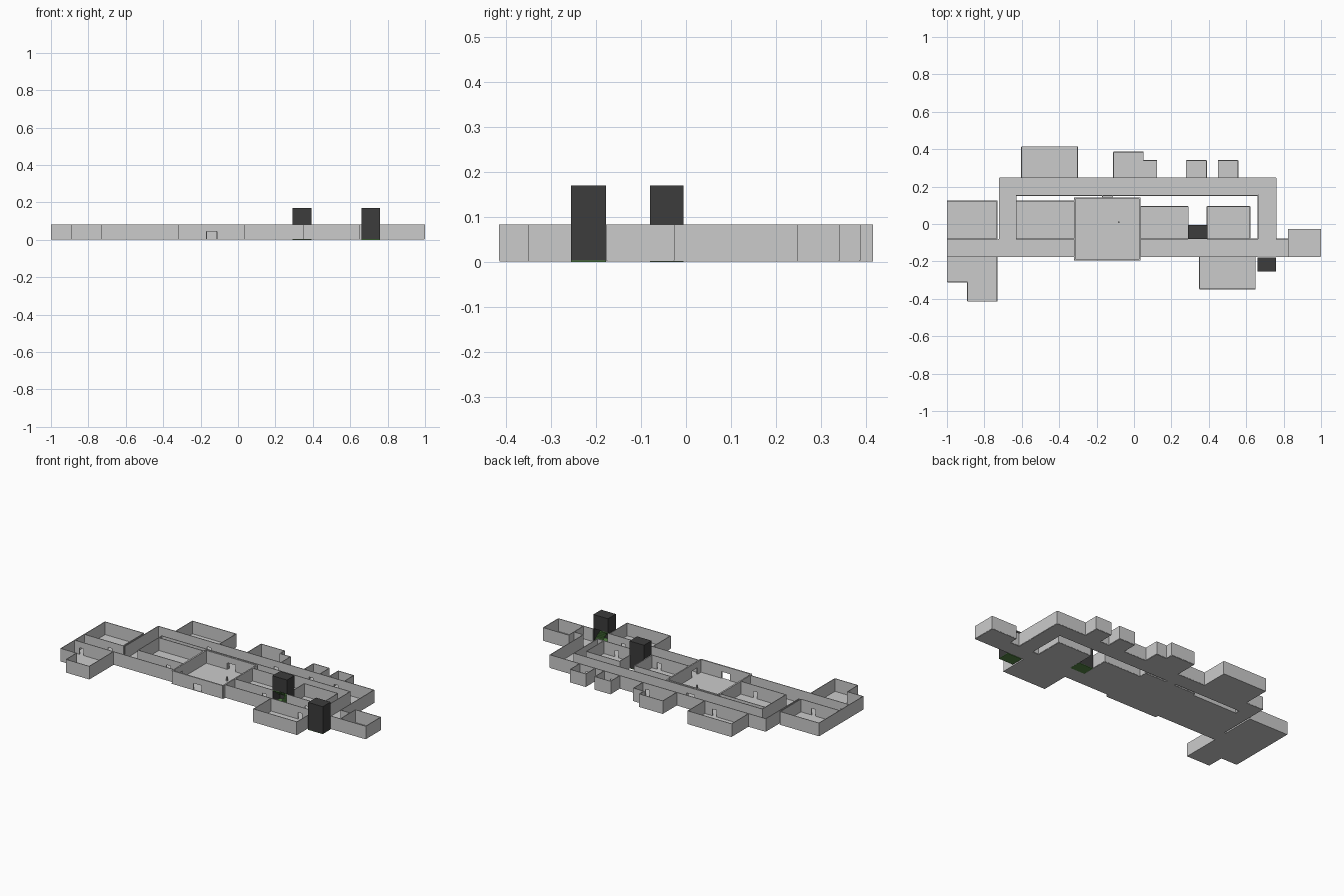
import bpy, bmesh
from mathutils import Vector, Matrix

if "Cube" in bpy.data.objects:
    bpy.data.objects.remove(bpy.data.objects["Cube"])

H, DOOR_H, T = 0.083, 0.045, 0.004


def material(name, rgb):
    m = bpy.data.materials.new(name)
    m.diffuse_color = (*rgb, 1)
    m.use_nodes = True
    m.node_tree.nodes["Principled BSDF"].inputs["Base Color"].default_value = m.diffuse_color
    return m


dark = material("dark_panel", (0.045, 0.045, 0.045))
green = material("green_stair", (0.09, 0.24, 0.06))


def add_box(bm, lo, hi):
    lo, hi = Vector(lo), Vector(hi)
    bmesh.ops.create_cube(bm, size=1, matrix=Matrix.Translation((lo + hi) / 2)
                          @ Matrix.Diagonal((*(hi - lo), 1)))


def finish(name, bm, mat=None):
    me = bpy.data.meshes.new(name)
    bm.to_mesh(me)
    bm.free()
    ob = bpy.data.objects.new(name, me)
    bpy.context.collection.objects.link(ob)
    if mat:
        me.materials.append(mat)
    return ob


def wall_run(bm, a, b, door=None, width=0.026, t=T):
    """Straight wall between two plan points; door = position along its axis."""
    ax = 0 if abs(a[0] - b[0]) > abs(a[1] - b[1]) else 1
    lo, hi = sorted((a[ax], b[ax]))
    c = a[1 - ax]

    def piece(s, e, z0):
        p, q = [0, 0, z0], [0, 0, H]
        p[ax], q[ax] = s, e
        p[1 - ax], q[1 - ax] = c - t / 2, c + t / 2
        add_box(bm, p, q)
    if door is None:
        piece(lo, hi, 0.003)
    else:
        piece(lo, door - width / 2, 0.003)
        piece(door + width / 2, hi, 0.003)
        piece(door - width / 2, door + width / 2, DOOR_H)


def floor(name, *rects):
    bm = bmesh.new()
    for x0, y0, x1, y1 in rects:
        add_box(bm, (x0, y0, 0.001), (x1, y1, 0.004))
    finish(name, bm)


def walls(name, pts, doors={}, width=0.026, t=T):
    """Walls along a plan polyline; doors maps a segment index to a position."""
    bm = bmesh.new()
    for i, (a, b) in enumerate(zip(pts, pts[1:])):
        wall_run(bm, a, b, doors.get(i), width, t)
    finish(name, bm)


# Floors
floor("corridor_floor", (-1, -.175, -.32, -.08), (.035, -.175, .825, -.08),
      (-.72, -.08, -.63, .155), (-.72, .155, .76, .248), (.665, -.08, .76, .155))
floor("west_room_floor", (-1, -.08, -.73, .125))
floor("southwest_room_floor", (-1, -.31, -.89, -.175), (-.89, -.414, -.73, -.175))
floor("inner_room_floor", (-.63, -.08, -.32, .125), (.035, -.08, .29, .094),
      (.39, -.08, .62, .094))
floor("hall_floor", (-.32, -.195, .035, .142), (-.17, .14, -.112, .155))
floor("south_room_floor", (.35, -.35, .65, -.175))
floor("east_room_floor", (.825, -.175, .998, -.027))
floor("north_room_floor", (-.602, .248, -.30, .415), (-.11, .248, .05, .385),
      (.05, .248, .122, .34), (.28, .248, .388, .34), (.45, .248, .556, .34))

# Corridor walls
S, N = -.175, -.08
walls("south_corridor_wall_west", [(-.998, S), (-.32, S)], {0: -.95})
walls("south_corridor_wall_mid", [(.035, S), (.66, S)], {0: .55})
walls("south_corridor_wall_east", [(.76, S), (.998, S)])
walls("west_end_wall", [(-.998, -.31), (-.998, .125)])
walls("ring_outer_wall_west", [(-.72, N), (-.72, .247)])
walls("ring_outer_wall_north_a", [(-.72, .247), (-.2, .247)], {0: -.37})
walls("ring_outer_wall_north_b", [(-.2, .247), (.2, .247)], {0: .09})
walls("ring_outer_wall_north_c", [(.2, .247), (.42, .247)], {0: .33})
walls("ring_outer_wall_north_d", [(.42, .247), (.76, .247), (.76, N), (.825, N)],
      {0: .5})
walls("ring_inner_wall", [(-.63, N), (-.63, .153), (.663, .153), (.663, N)],
      {1: -.141}, 0.056)

# Room walls
walls("west_room_walls", [(-.998, .123), (-.732, .123), (-.732, N), (-.998, N)],
      {2: -.82})
walls("southwest_room_walls", [(-.998, -.31), (-.89, -.31), (-.89, -.413),
                               (-.732, -.413), (-.732, S)])
walls("inner_room_west_walls", [(-.63, .123), (-.32, .123), (-.32, N), (-.63, N)],
      {2: -.42})
walls("inner_room_mid_walls", [(.035, .093), (.29, .093), (.29, N), (.035, N)],
      {2: .24})
walls("inner_room_east_walls", [(.39, N), (.39, .093), (.62, .093), (.62, N)])
walls("inner_room_east_front", [(.39, N), (.663, N)], {0: .53})
walls("south_room_walls", [(.35, S), (.35, -.348), (.648, -.348), (.648, S)])
walls("east_room_walls", [(.825, S), (.825, -.028), (.998, -.028), (.998, S)],
      {0: -.125})
walls("north_room_west_walls", [(-.602, .247), (-.602, .413), (-.302, .413),
                                (-.302, .247)])
walls("north_room_mid_walls", [(-.11, .247), (-.11, .385), (.05, .385), (.05, .34),
                               (.122, .34), (.122, .247)])
for i, (x0, x1) in enumerate(((.28, .388), (.45, .556))):
    walls(f"north_small_room_walls_{i}", [(x0, .247), (x0, .34), (x1, .34), (x1, .247)])

# Central hall with thicker walls, front and back doors, and corridor openings
walls("hall_walls", [(-.316, -.192), (.032, -.192), (.032, .139), (-.316, .139),
                     (-.316, -.192)], {0: -.141, 1: -.127, 2: -.141, 3: -.127},
      0.056, 0.008)
walls("hall_passage_west", [(-.169, .139), (-.169, .153)])
walls("hall_passage_east", [(-.113, .139), (-.113, .153)])
bm = bmesh.new()
add_box(bm, (-.086, .006, .003), (-.078, .014, .03))
finish("hall_post", bm)


def stairwell(name, x0, x1, y_open, y_back):
    """Dark shaft open at its corridor side below wall height, with green stairs."""
    s = 1 if y_back > y_open else -1
    ys = sorted((y_open, y_back))
    t, top = .003, .17
    bm = bmesh.new()
    add_box(bm, (x0, ys[0], .003), (x0 + t, ys[1], top))
    add_box(bm, (x1 - t, ys[0], .003), (x1, ys[1], top))
    add_box(bm, (x0, ys[0], top - t), (x1, ys[1], top))
    for y, z in ((y_back - s * t, .003), (y_open, H)):
        a, b = sorted((y, y + s * t))
        add_box(bm, (x0, a, z), (x1, b, top))
    finish(name + "_shaft", bm, dark)
    bm = bmesh.new()
    add_box(bm, (x0, ys[0], 0), (x1, ys[1], .004))
    n, xm = 6, (x0 + x1) / 2
    d = (abs(y_back - y_open) - .026) / n
    for i in range(n):
        a, b = sorted((y_open + s * (.004 + i * d), y_open + s * (.004 + (i + 1) * d)))
        z = .004 + (i + 1) * .006
        add_box(bm, (xm, a, z - .006), (x1 - t, b, z))
        z = .083 - i * .006
        add_box(bm, (x0 + t, a, z - .008), (xm, b, z))
    a, b = sorted((y_back - s * .022, y_back - s * t))
    add_box(bm, (x0 + t, a, .038), (x1 - t, b, .044))
    finish(name + "_stairs", bm, green)


stairwell("inner_stairwell", .292, .392, N, -.006)
stairwell("outer_stairwell", .66, .76, -.178, -.255)
